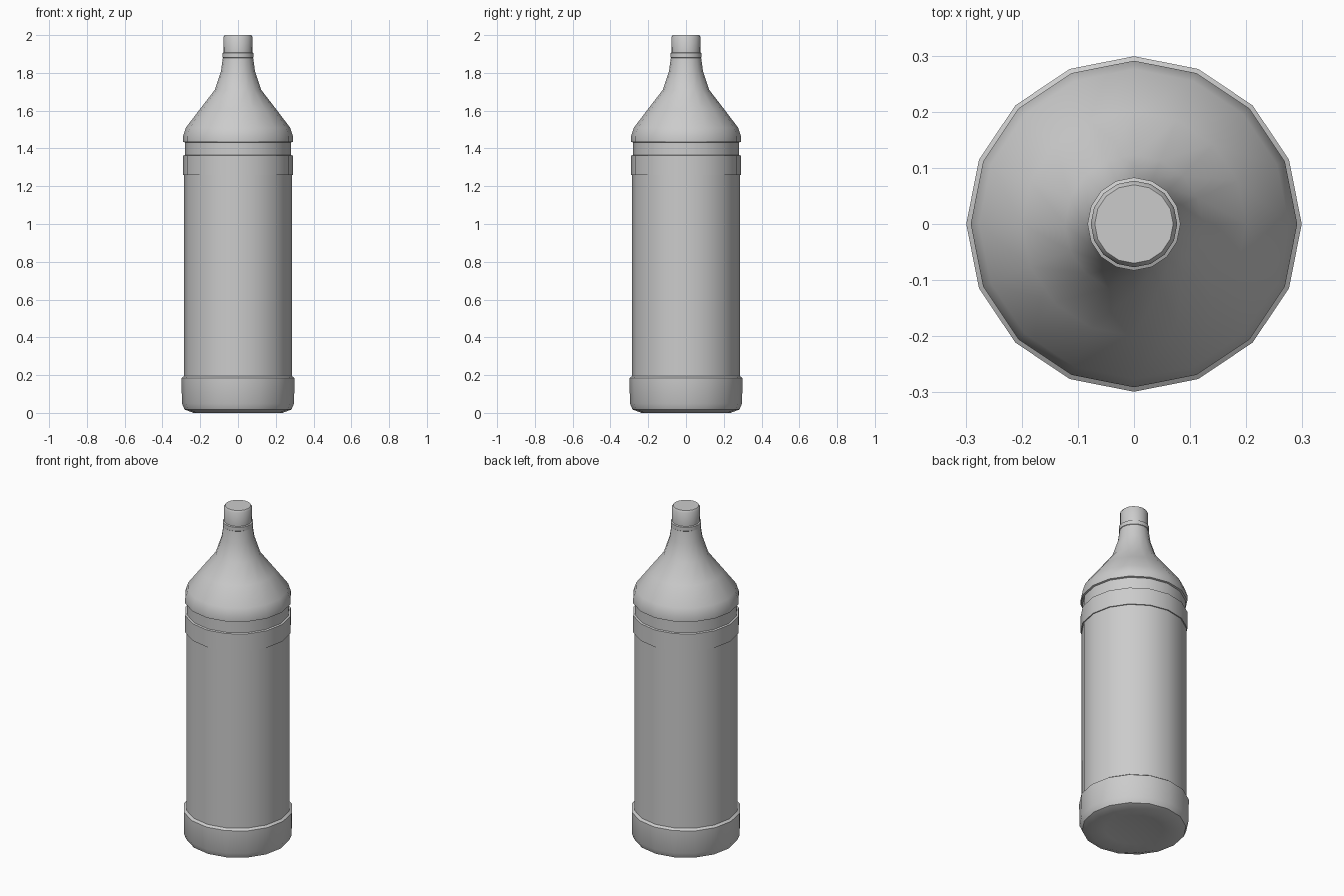
import bpy, bmesh, math

if "Cube" in bpy.data.objects:
    bpy.data.objects.remove(bpy.data.objects["Cube"])

SIDES = 16


def lathe(name, profile):
    """Spin a (radius, height) profile around z; zero radius makes a pole."""
    bm = bmesh.new()
    rings = []
    for r, z in profile:
        if r == 0:
            rings.append([bm.verts.new((0, 0, z))])
        else:
            rings.append([bm.verts.new((r * math.cos(math.tau * i / SIDES),
                                        r * math.sin(math.tau * i / SIDES), z))
                          for i in range(SIDES)])
    for a, b in zip(rings, rings[1:]):
        for i in range(SIDES):
            j = (i + 1) % SIDES
            if len(a) == 1:
                bm.faces.new((a[0], b[j], b[i]))
            elif len(b) == 1:
                bm.faces.new((a[i], a[j], b[0]))
            else:
                bm.faces.new((a[i], a[j], b[j], b[i]))
    bmesh.ops.recalc_face_normals(bm, faces=bm.faces)
    mesh = bpy.data.meshes.new(name)
    bm.to_mesh(mesh)
    bm.free()
    obj = bpy.data.objects.new(name, mesh)
    bpy.context.collection.objects.link(obj)
    bpy.ops.object.select_all(action='DESELECT')
    obj.select_set(True)
    bpy.context.view_layer.objects.active = obj
    bpy.ops.object.shade_smooth_by_angle(angle=math.radians(40))
    return obj


# One closed bottle, profile from the underside up to the cap
lathe("bottle", [
    # slightly hollow underside and rounded foot
    (0, 0.02), (0.16, 0.012), (0.235, 0.0), (0.283, 0.018), (0.297, 0.05),
    (0.299, 0.185), (0.285, 0.195),
    # straight body
    (0.285, 1.26),
    # raised band
    (0.291, 1.26), (0.291, 1.362), (0.281, 1.365),
    # groove under the shoulder
    (0.281, 1.432), (0.291, 1.435),
    # shoulder and neck
    (0.291, 1.465), (0.276, 1.51), (0.20, 1.61), (0.123, 1.71),
    (0.09, 1.81), (0.080, 1.88),
    # neck ring
    (0.083, 1.882), (0.083, 1.905), (0.076, 1.908),
    # cap
    (0.077, 1.99), (0.070, 2.0), (0, 2.0),
])
